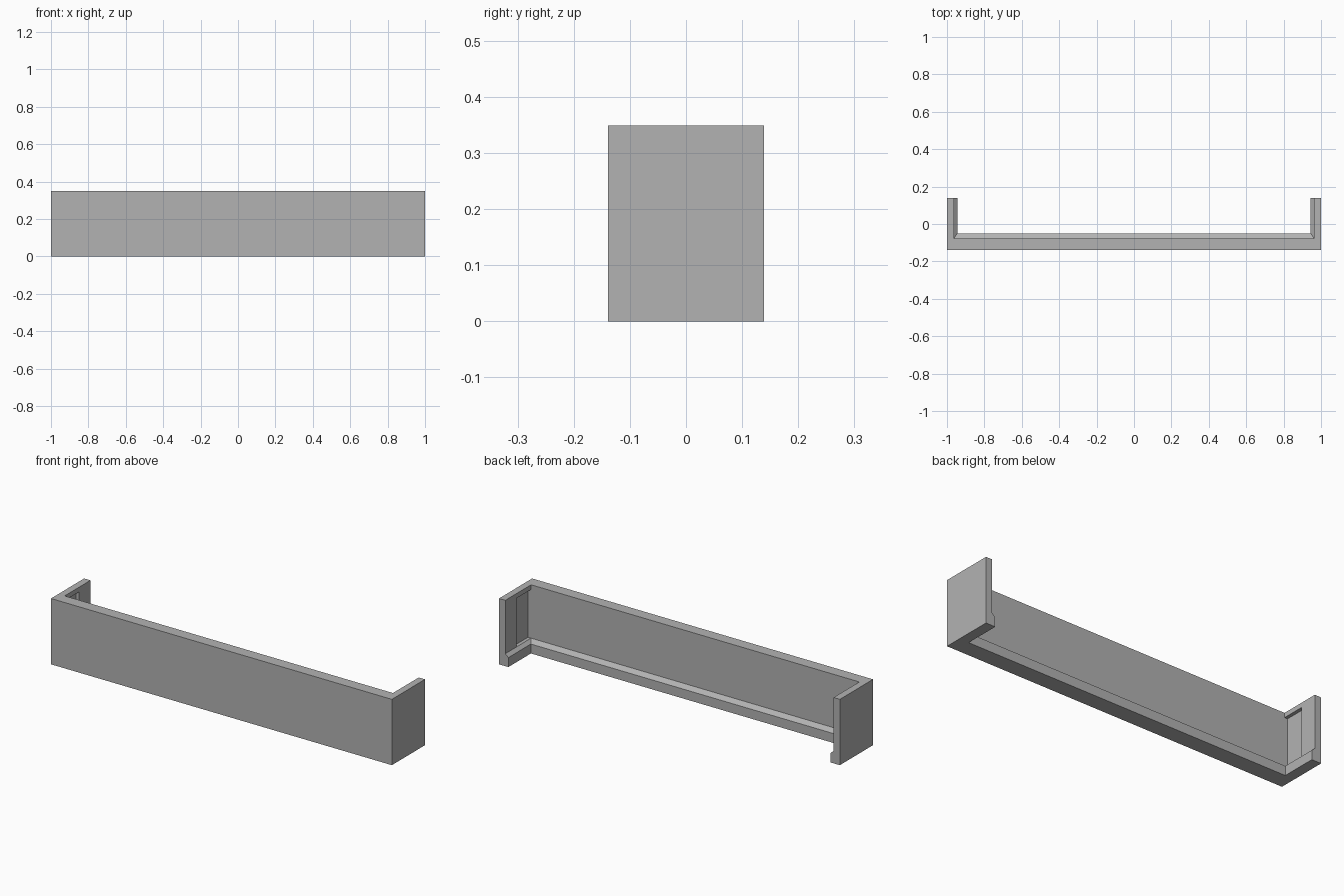
import bpy
import bmesh

cube = bpy.data.objects.get("Cube")
if cube:
    bpy.data.objects.remove(cube, do_unlink=True)

HALF_X, HALF_Y, HEIGHT = 1.0, 0.139, 0.349
SIDE_WALL, FRONT_WALL = 0.037, 0.062      # wall thickness
SIDE_RAIL, FRONT_RAIL = 0.055, 0.089      # thickness at the bottom rail
RAIL_EDGE, RAIL_BACK = 0.05, 0.066        # sloped top of the rail

grey = bpy.data.materials.new("plain grey")
grey.use_nodes = True
colour = (0.448, 0.448, 0.448, 1)
grey.diffuse_color = colour
grey.node_tree.nodes["Principled BSDF"].inputs["Base Color"].default_value = colour


def add_object(name, bm):
    bmesh.ops.recalc_face_normals(bm, faces=bm.faces)
    mesh = bpy.data.meshes.new(name)
    bm.to_mesh(mesh)
    bm.free()
    mesh.materials.append(grey)
    obj = bpy.data.objects.new(name, mesh)
    bpy.context.collection.objects.link(obj)
    return obj


# U-shaped cover: wall section with a bottom rail, swept round mitred corners
section = [
    (0, 0, 0),
    (SIDE_RAIL, FRONT_RAIL, 0),
    (SIDE_RAIL, FRONT_RAIL, RAIL_EDGE),
    (SIDE_WALL, FRONT_WALL, RAIL_BACK),
    (SIDE_WALL, FRONT_WALL, HEIGHT),
    (0, 0, HEIGHT),
]
bm = bmesh.new()
rings = []
for side, at_front in ((-1, False), (-1, True), (1, True), (1, False)):
    rings.append([
        bm.verts.new((side * (HALF_X - s), f - HALF_Y if at_front else HALF_Y, z))
        for s, f, z in section])
for a, b in zip(rings, rings[1:]):
    for i in range(len(section)):
        j = (i + 1) % len(section)
        bm.faces.new((a[i], a[j], b[j], b[i]))
bm.faces.new(rings[0])
bm.faces.new(rings[-1])
cover = add_object("cover", bm)

# Shallow pocket in the inner face of each end wall
for side in (-1, 1):
    low = (0.93, FRONT_WALL - HALF_Y, RAIL_BACK)
    high = (HALF_X - SIDE_WALL + 0.018, 0.043, HEIGHT - 0.025)
    bm = bmesh.new()
    bmesh.ops.create_cube(bm, size=1)
    for v in bm.verts:
        x, y, z = (l if c < 0 else h for c, l, h in zip(v.co, low, high))
        v.co = (side * x, y, z)
    cutter = add_object("pocket_cutter", bm)
    cutter.hide_render = True
    cut = cover.modifiers.new("pocket", "BOOLEAN")
    cut.operation = "DIFFERENCE"
    cut.solver = "EXACT"
    cut.object = cutter
    bpy.context.view_layer.objects.active = cover
    bpy.ops.object.modifier_apply(modifier=cut.name)
    bpy.data.objects.remove(cutter, do_unlink=True)
